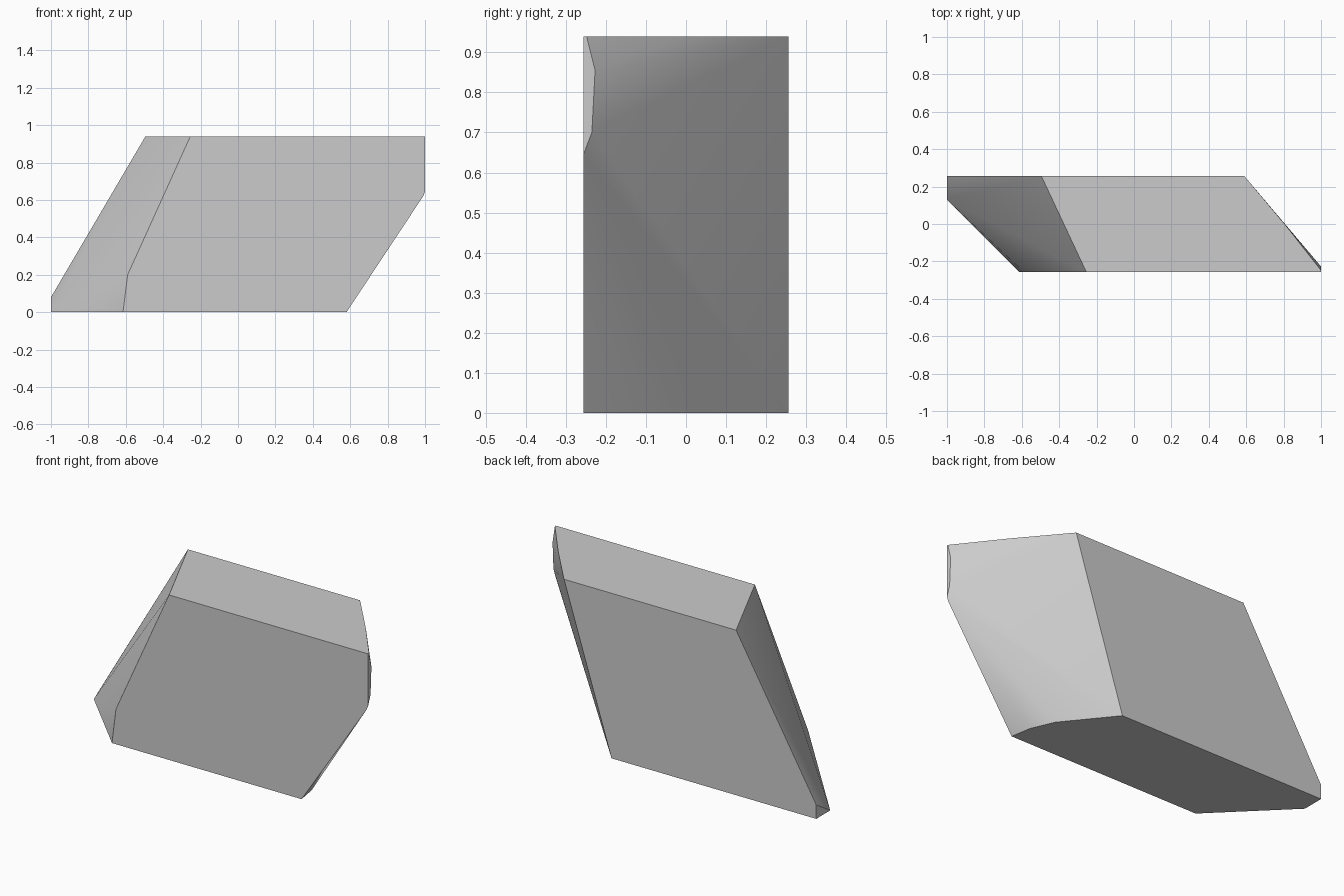
import bpy, bmesh, math

cube = bpy.data.objects.get("Cube")
if cube:
    bpy.data.objects.remove(cube, do_unlink=True)

D, H = 0.256, 0.94   # half depth and height of the slab

stone = bpy.data.materials.new("stone_grey")
stone.use_nodes = True
stone.diffuse_color = (0.6, 0.6, 0.6, 1)
stone.node_tree.nodes["Principled BSDF"].inputs["Base Color"].default_value = (0.6, 0.6, 0.6, 1)

# Corner points of the leaning end on the -x side
left_end = [(-0.615, -D, 0), (-0.59, -D, 0.2), (-0.255, -D, H),
            (-0.495, D, H), (-1, D, 0.08), (-1, D, 0), (-1, 0.13, 0)]

# Corner points of the undercut end on the +x side
right_end = [(0.58, -D, 0), (0.56, -0.137, 0), (0.505, -0.01, 0), (0.29, D, 0),
             (0.59, D, H), (0.805, 0, H), (1, -0.248, H), (1, -D, H),
             (1, -0.227, 0.855), (1, -0.235, 0.7), (1, -D, 0.645), (0.99, -D, 0.62)]

# Wrap the corners into one solid block and merge its flat faces
bm = bmesh.new()
for p in left_end + right_end:
    bm.verts.new(p)
bmesh.ops.convex_hull(bm, input=bm.verts[:])
bmesh.ops.dissolve_limit(bm, angle_limit=math.radians(0.5), verts=bm.verts[:], edges=bm.edges[:])
bmesh.ops.recalc_face_normals(bm, faces=bm.faces[:])
mesh = bpy.data.meshes.new("stone_block")
bm.to_mesh(mesh)
bm.free()
mesh.materials.append(stone)

block = bpy.data.objects.new("stone_block", mesh)
bpy.context.collection.objects.link(block)

# Soft shading on the worn ends, crisp edges round the flat faces
bpy.ops.object.select_all(action='DESELECT')
block.select_set(True)
bpy.context.view_layer.objects.active = block
bpy.ops.object.shade_smooth_by_angle(angle=math.radians(30))
